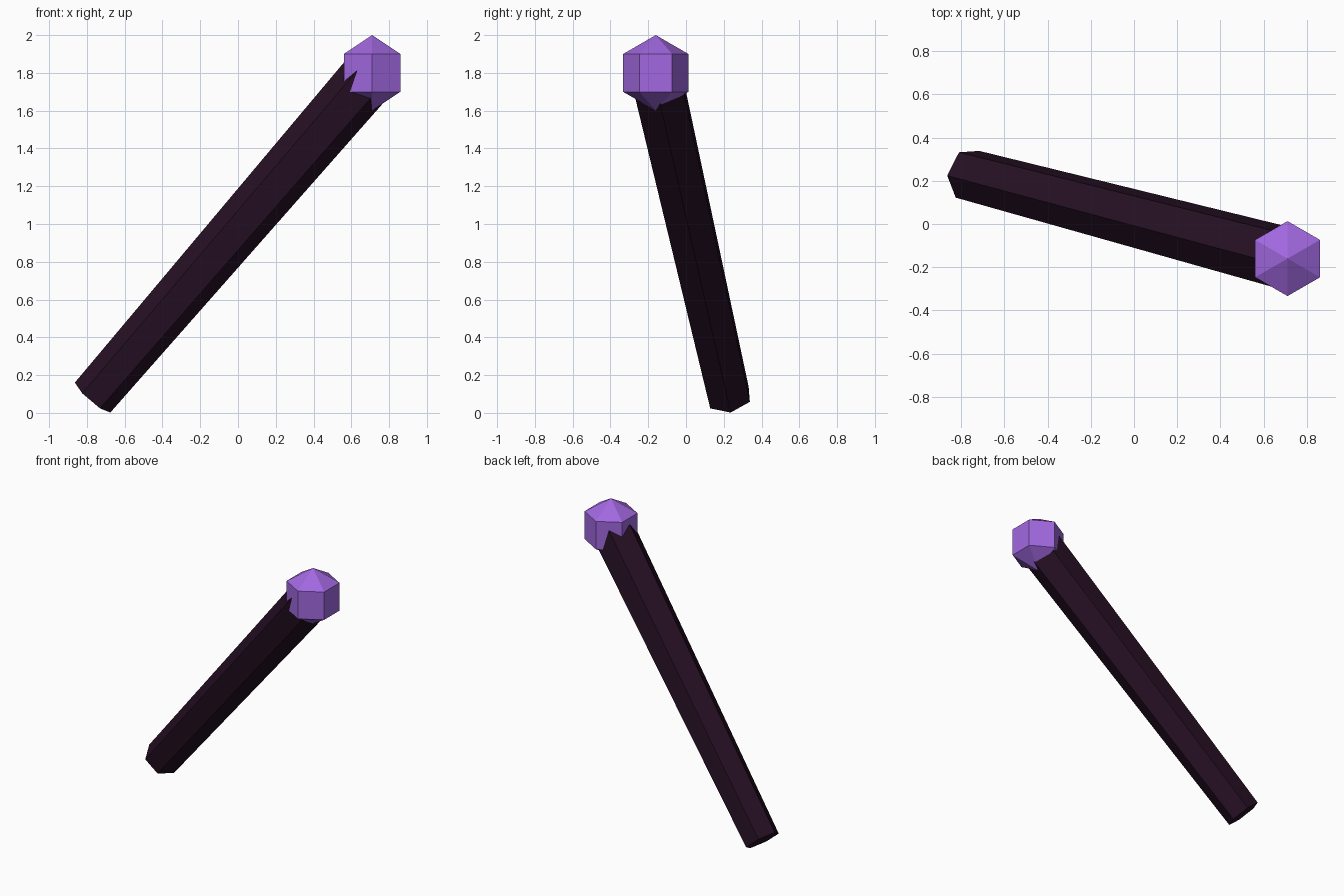
import bpy, bmesh, math
from mathutils import Vector

if "Cube" in bpy.data.objects:
    bpy.data.objects.remove(bpy.data.objects["Cube"])


def material(name, rgb):
    m = bpy.data.materials.new(name)
    m.diffuse_color = (*rgb, 1)
    m.use_nodes = True
    m.node_tree.nodes["Principled BSDF"].inputs["Base Color"].default_value = m.diffuse_color
    return m


def add_part(name, bm, mat):
    bmesh.ops.recalc_face_normals(bm, faces=bm.faces)
    mesh = bpy.data.meshes.new(name)
    bm.to_mesh(mesh)
    bm.free()
    mesh.materials.append(mat)
    obj = bpy.data.objects.new(name, mesh)
    bpy.context.collection.objects.link(obj)
    return obj


purple = material("purple", (0.36, 0.14, 0.75))
dark = material("dark plum", (0.019, 0.005, 0.017))

tip = Vector((0.71, -0.16, 1.80))
foot = Vector((-0.77, 0.23, 0.081))

# Stalk: tapered six-sided prism from the foot to the middle of the bud
axis = (tip - foot).normalized()
side = Vector((-axis.z, 0, axis.x)).normalized()
other = axis.cross(side)
bm = bmesh.new()
rings = []
for centre, radius in ((foot, 0.123), (tip, 0.15)):
    ring = []
    for i in range(6):
        a = math.radians(60 * i + 3)
        ring.append(bm.verts.new(centre + radius * (math.cos(a) * side + math.sin(a) * other)))
    rings.append(ring)
low, high = rings
for i in range(6):
    j = (i + 1) % 6
    bm.faces.new((low[i], low[j], high[j], high[i]))
bm.faces.new(low[::-1])
bm.faces.new(high)
add_part("stalk", bm, dark)

# Bud: low-poly ball with six segments and three rings
bm = bmesh.new()
bmesh.ops.create_uvsphere(bm, u_segments=6, v_segments=3, radius=0.2)
for v in bm.verts:
    # corners point along y
    a = math.radians(30)
    x, y = v.co.x, v.co.y
    if max(abs(p.co.y) for p in bm.verts) > 0 and math.hypot(x, y) > 0.01:
        ang = round((math.atan2(y, x) - a) / (2 * a)) * 2 * a + a
        r = math.hypot(x, y)
        v.co.x, v.co.y = r * math.cos(ang), r * math.sin(ang)
bmesh.ops.translate(bm, verts=bm.verts, vec=tip)
add_part("bud", bm, purple)
